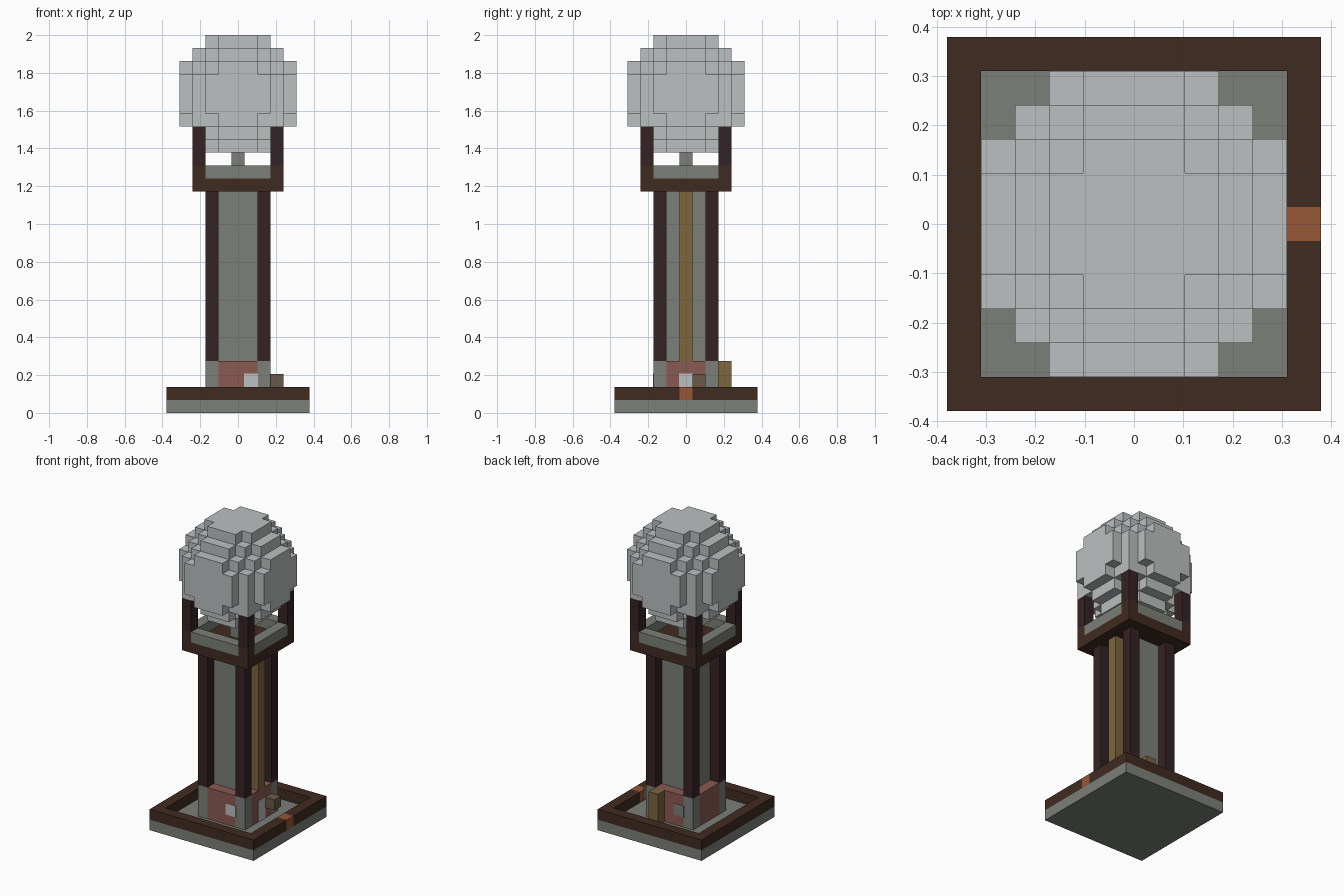
import bpy
import bmesh
from mathutils import Vector

if "Cube" in bpy.data.objects:
    bpy.data.objects.remove(bpy.data.objects["Cube"], do_unlink=True)

U = 2 / 29  # edge of one block


def material(name, r, g, b):
    mat = bpy.data.materials.new(name)
    mat.use_nodes = True
    mat.diffuse_color = (r, g, b, 1)
    mat.node_tree.nodes["Principled BSDF"].inputs["Base Color"].default_value = (r, g, b, 1)
    return mat


STONE = material("stone grey", 0.20, 0.215, 0.188)
PALE = material("pale grey", 0.50, 0.525, 0.525)
BROWN = material("dark brown", 0.051, 0.024, 0.015)
TIMBER = material("blackish timber", 0.036, 0.016, 0.018)
BRICK = material("brick red", 0.254, 0.102, 0.084)
OCHRE = material("ochre wood", 0.202, 0.133, 0.048)
ORANGE = material("orange", 0.305, 0.093, 0.037)
TAUPE = material("taupe", 0.144, 0.098, 0.069)


def finish(name, bm, mat):
    mesh = bpy.data.meshes.new(name)
    bm.to_mesh(mesh)
    bm.free()
    mesh.materials.append(mat)
    obj = bpy.data.objects.new(name, mesh)
    bpy.context.collection.objects.link(obj)
    return obj


def box(name, mat, x, y, z, grow=0):
    """Box spanning inclusive block indices; x and y are centred, z counts up from 0."""
    spans = [(x[0] - .5, x[1] + .5), (y[0] - .5, y[1] + .5), (z[0], z[1] + 1)]
    bm = bmesh.new()
    bmesh.ops.create_cube(bm, size=1)
    for v in bm.verts:
        v.co = Vector([((a + b) / 2 + c * (b - a + grow)) * U for (a, b), c in zip(spans, v.co)])
    return finish(name, bm, mat)


def corners(name, mat, d, z):
    for sx in (-1, 1):
        for sy in (-1, 1):
            box(name, mat, (sx * d, sx * d), (sy * d, sy * d), z)


def sides(name, mat, d, half, z):
    for s in (-1, 1):
        box(name, mat, (-half, half), (s * d, s * d), z)
        box(name, mat, (s * d, s * d), (-half, half), z)


# Base slab and raised rim with one orange block
box("base_slab", STONE, (-5, 5), (-5, 5), (0, 0))
for s in (-1, 1):
    box("base_rim", BROWN, (-5, 5), (s * 5, s * 5), (1, 1))
box("base_rim", BROWN, (-5, -5), (-4, 4), (1, 1))
box("base_rim", BROWN, (5, 5), (-4, -1), (1, 1))
box("base_rim", BROWN, (5, 5), (1, 4), (1, 1))
box("rim_marker", ORANGE, (5, 5), (0, 0), (1, 1))

# Brick foot with stone corners
corners("foot_corner", STONE, 2, (1, 3))
sides("foot_brick", BRICK, 2, 1, (1, 3))
PLATE = 0.08
box("front_patch", PALE, (1, 1), (-2, -2), (2, 2), PLATE)
box("side_door", PALE, (2, 2), (0, 0), (1, 2), PLATE)
box("back_patch", STONE, (-1, -1), (2, 2), (2, 2), PLATE)
box("wall_block", TAUPE, (3, 3), (1, 1), (2, 2))
box("back_plank", OCHRE, (1, 1), (3, 3), (1, 3))

# Shaft
box("shaft_core", STONE, (-1, 1), (-1, 1), (1, 16))
corners("shaft_post", TIMBER, 2, (4, 16))
box("shaft_ladder", OCHRE, (2, 2), (0, 0), (4, 16))

# Platform with parapet, posts and a central pedestal
box("platform_floor", BROWN, (-3, 3), (-3, 3), (17, 17))
corners("parapet_corner", BROWN, 3, (18, 18))
sides("parapet_wall", STONE, 3, 2, (18, 18))
corners("dome_post", TIMBER, 3, (19, 21))
box("pedestal", STONE, (0, 0), (0, 0), (18, 19))

# Blocky ball: only exposed faces are built, then flat regions are merged
R = range(-4, 5)
cells = {(x, y, z) for x in R for y in R for z in R if x * x + y * y + z * z <= 21}
cells |= {(x, y, -2) for x in (-3, 3) for y in (-3, 3)}  # footing on the posts
bm = bmesh.new()
for cell in cells:
    for axis in range(3):
        for s in (-1, 1):
            n = Vector((0, 0, 0))
            n[axis] = s
            if tuple(int(a + b) for a, b in zip(cell, n)) in cells:
                continue
            t = Vector((0, 0, 0))
            t[(axis + 1) % 3] = 1
            b = n.cross(t)
            mid = Vector(cell) + n / 2 + Vector((0, 0, 24.5))
            bm.faces.new([bm.verts.new((mid + (t * i + b * j) / 2) * U)
                          for i, j in ((-1, -1), (1, -1), (1, 1), (-1, 1))])
bmesh.ops.remove_doubles(bm, verts=bm.verts, dist=U / 100)
bmesh.ops.dissolve_limit(bm, angle_limit=0.01, verts=bm.verts, edges=bm.edges)
finish("block_ball", bm, PALE)
